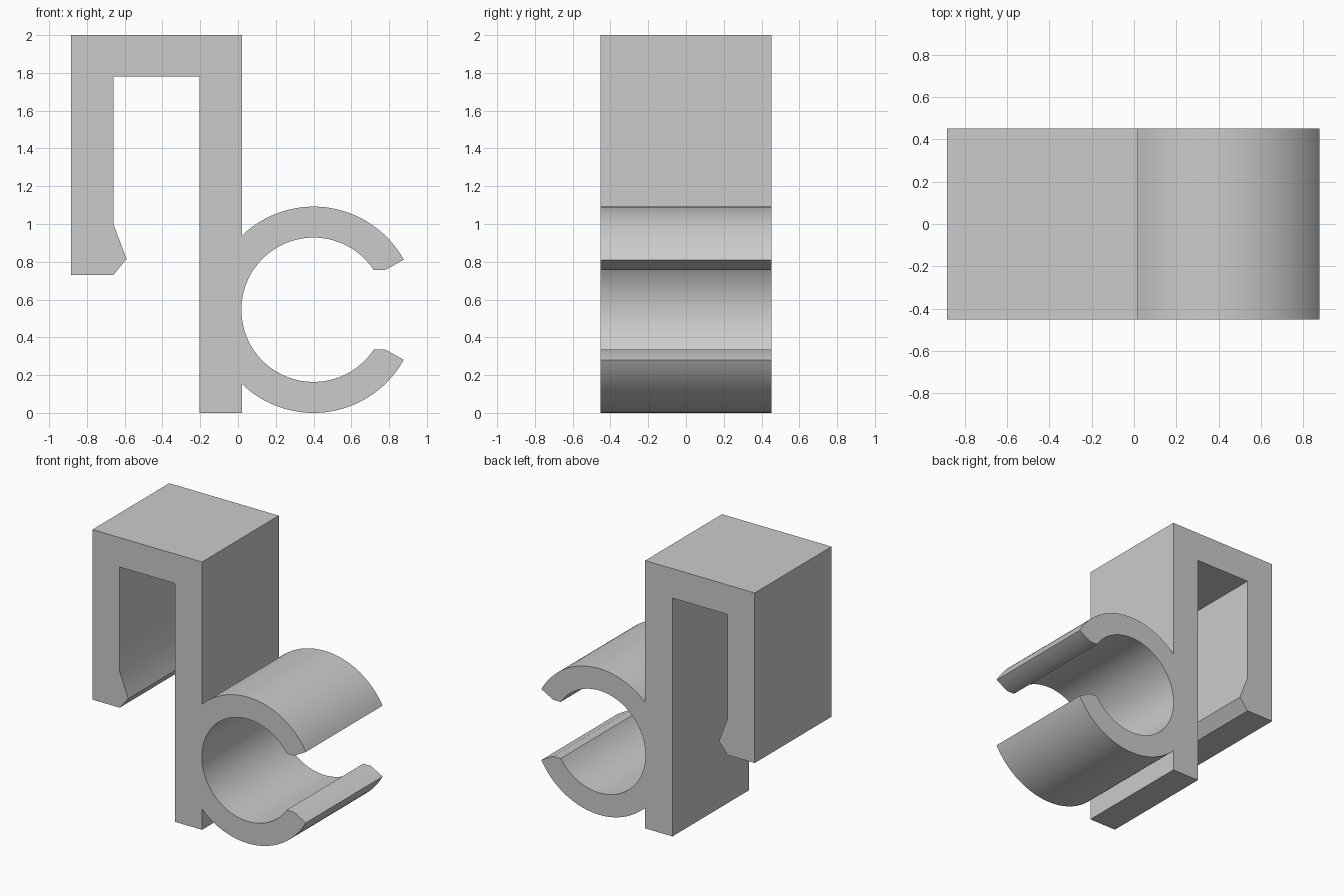
import bpy, bmesh, math

cube = bpy.data.objects.get("Cube")
if cube:
    bpy.data.objects.remove(cube, do_unlink=True)

DEPTH = 0.906
CX, CZ = 0.40, 0.546          # ring centre
R_OUT, R_IN = 0.546, 0.382    # ring radii
PLATE_L, PLATE_R = -0.205, 0.02

grey = bpy.data.materials.new("light grey plastic")
grey.use_nodes = True
colour = (0.6, 0.6, 0.6, 1)
grey.diffuse_color = colour
grey.node_tree.nodes["Principled BSDF"].inputs["Base Color"].default_value = colour


def arc(radius, start, end, steps):
    """Points on the ring between two angles in degrees."""
    points = []
    for i in range(steps + 1):
        a = math.radians(start + (end - start) * i / steps)
        points.append((CX + radius * math.cos(a), CZ + radius * math.sin(a)))
    return points


def extrude_profile(name, points):
    """Extrude an x-z outline along y, centred on y = 0."""
    bm = bmesh.new()
    face = bm.faces.new([bm.verts.new((x, -DEPTH / 2, z)) for x, z in points])
    result = bmesh.ops.extrude_face_region(bm, geom=[face], use_keep_orig=True)
    moved = [v for v in result["geom"] if isinstance(v, bmesh.types.BMVert)]
    bmesh.ops.translate(bm, verts=moved, vec=(0, DEPTH, 0))
    bmesh.ops.recalc_face_normals(bm, faces=bm.faces)
    mesh = bpy.data.meshes.new(name)
    bm.to_mesh(mesh)
    bm.free()
    mesh.materials.append(grey)
    obj = bpy.data.objects.new(name, mesh)
    bpy.context.collection.objects.link(obj)
    bpy.ops.object.select_all(action="DESELECT")
    obj.select_set(True)
    bpy.context.view_layer.objects.active = obj
    bpy.ops.object.shade_smooth_by_angle(angle=math.radians(30))
    return obj


# Hook over the top, with a barbed lip, and the long back plate
hook = [(PLATE_R, 2), (-0.885, 2), (-0.885, 0.73), (-0.66, 0.73),
        (-0.59, 0.815), (-0.66, 1.0), (-0.66, 1.78), (PLATE_L, 1.78),
        (PLATE_L, 0), (PLATE_R, 0)]

# Open ring: lower outside, lip, inside, lip, upper outside
join = math.degrees(math.acos((PLATE_R - CX) / R_OUT))
lip_out, lip_in = 29, 33.5
lip_z = R_IN * math.sin(math.radians(lip_in))
ring = arc(R_OUT, 360 - join, 360 - lip_out, 40)
ring += [(0.78, CZ - lip_z)]
ring += arc(R_IN, 360 - lip_in, lip_in, 96)
ring += [(0.78, CZ + lip_z)]
ring += arc(R_OUT, lip_out, join, 40)

extrude_profile("hook_with_pipe_clip", hook + ring)
